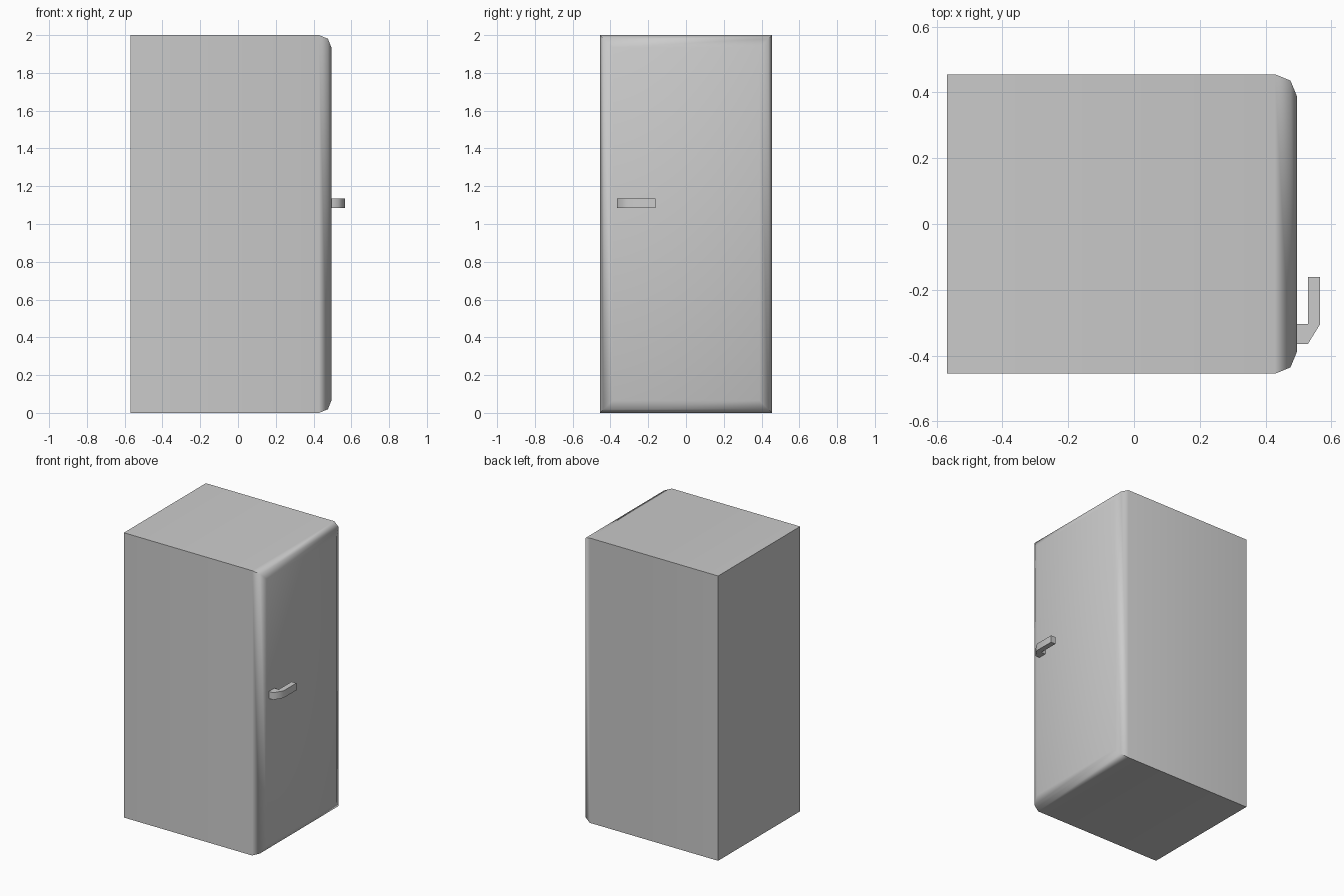
import bpy, bmesh, math

if "Cube" in bpy.data.objects:
    bpy.data.objects.remove(bpy.data.objects["Cube"])


def finish(name, bm, angle):
    bmesh.ops.recalc_face_normals(bm, faces=bm.faces[:])
    mesh = bpy.data.meshes.new(name)
    bm.to_mesh(mesh)
    bm.free()
    obj = bpy.data.objects.new(name, mesh)
    bpy.context.collection.objects.link(obj)
    bpy.ops.object.select_all(action='DESELECT')
    obj.select_set(True)
    bpy.context.view_layer.objects.active = obj
    bpy.ops.object.shade_smooth_by_angle(angle=math.radians(angle))
    return obj


# Cabinet: box with the four edges around the door face rounded
X0, X1, HALF_Y, HEIGHT = -0.568, 0.495, 0.455, 2.0
bm = bmesh.new()
bmesh.ops.create_cube(bm, size=1)
for v in bm.verts:
    v.co.x = X1 if v.co.x > 0 else X0
    v.co.y *= 2 * HALF_Y
    v.co.z = HEIGHT if v.co.z > 0 else 0.0
door_edges = [e for e in bm.edges if all(v.co.x > 0 for v in e.verts)]
bmesh.ops.bevel(bm, geom=door_edges, offset=0.066, offset_type='OFFSET',
                segments=2, profile=0.5, affect='EDGES')
finish("fridge_cabinet", bm, 60)

# Handle: bent bar profile seen from above, extruded upwards
profile = [(0.49, -0.364), (0.529, -0.364), (0.566, -0.304), (0.566, -0.161),
           (0.529, -0.161), (0.529, -0.304), (0.49, -0.304)]
bm = bmesh.new()
face = bm.faces.new([bm.verts.new((x, y, 1.085)) for x, y in profile])
top = bmesh.ops.extrude_face_region(bm, geom=[face])["geom"]
bmesh.ops.translate(bm, vec=(0, 0, 0.05),
                    verts=[g for g in top if isinstance(g, bmesh.types.BMVert)])
finish("door_handle", bm, 65)
